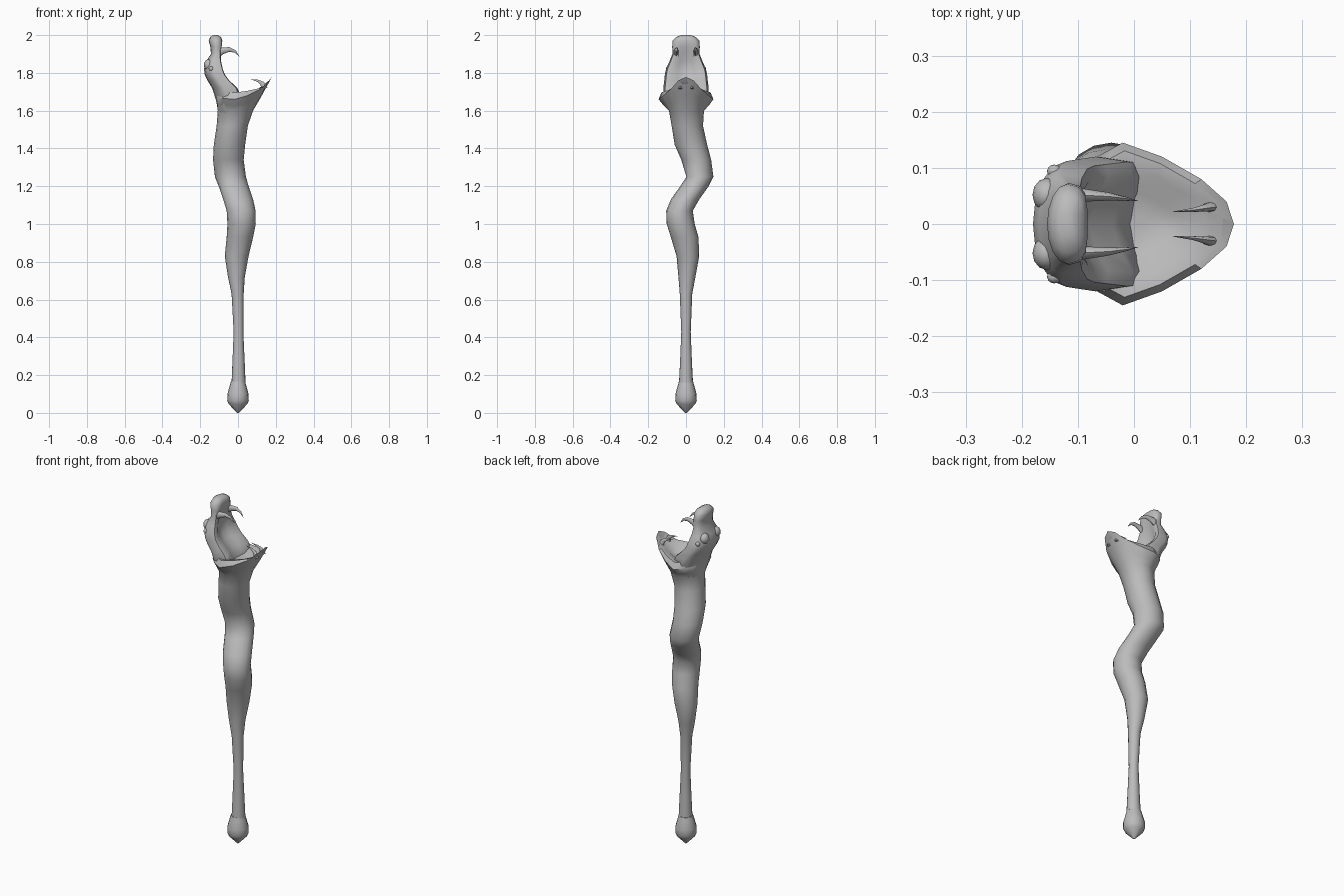
import bpy, bmesh, math
from mathutils import Vector

SIDES = 16
cube = bpy.data.objects.get("Cube")
if cube:
    bpy.data.objects.remove(cube)

grey = bpy.data.materials.new("plain grey")
grey.use_nodes = True
grey.diffuse_color = (0.5, 0.5, 0.5, 1)
grey.node_tree.nodes["Principled BSDF"].inputs["Base Color"].default_value = (0.5, 0.5, 0.5, 1)


def finish(name, bm, angle=50):
    bmesh.ops.recalc_face_normals(bm, faces=bm.faces)
    mesh = bpy.data.meshes.new(name)
    bm.to_mesh(mesh)
    bm.free()
    mesh.materials.append(grey)
    obj = bpy.data.objects.new(name, mesh)
    bpy.context.collection.objects.link(obj)
    bpy.ops.object.select_all(action='DESELECT')
    obj.select_set(True)
    bpy.context.view_layer.objects.active = obj
    bpy.ops.object.shade_smooth_by_angle(angle=math.radians(angle))
    return obj


def loft(name, rings, angle=50):
    """Skin closed rings of equal length and cap both ends."""
    bm = bmesh.new()
    rows = [[bm.verts.new(p) for p in ring] for ring in rings]
    for low, high in zip(rows, rows[1:]):
        for i in range(len(low)):
            j = (i + 1) % len(low)
            bm.faces.new((low[i], low[j], high[j], high[i]))
    bm.faces.new(rows[0][::-1])
    bm.faces.new(rows[-1])
    return finish(name, bm, angle)


def oval(z, x0, x1, y0, y1, dent=0):
    """Horizontal section; dent hollows its +x side."""
    ring = []
    for i in range(SIDES):
        a = math.tau * i / SIDES
        c, s = math.cos(a), math.sin(a)
        if dent and c > 0:
            c = math.sin(math.pi * c * dent)
        ring.append(Vector(((x0 + x1) / 2 + (x1 - x0) / 2 * c,
                            (y0 + y1) / 2 + (y1 - y0) / 2 * s, z)))
    return ring


# Pommel
loft("pommel", [oval(z, -r, r, -r, r) for z, r in
                [(0, .004), (.045, .048), (.065, .057), (.1, .056), (.14, .045), (.165, .038)]], 35)

# Winding body: height, x range, y range
sections = [
    (.16, -.034, .04, -.037, .037), (.28, -.029, .035, -.031, .031),
    (.43, -.023, .028, -.025, .025), (.63, -.034, .03, -.033, .033),
    (.72, -.053, .036, -.04, .05), (.83, -.07, .056, -.05, .07),
    (.93, -.06, .08, -.08, .066), (1.0, -.056, .094, -.102, .046),
    (1.07, -.06, .093, -.105, .036), (1.13, -.078, .08, -.08, .07),
    (1.2, -.102, .056, -.03, .12), (1.25, -.122, .042, .002, .145),
    (1.34, -.132, .03, -.025, .133), (1.42, -.128, .038, -.06, .112),
    (1.52, -.113, .052, -.076, .09), (1.6, -.107, .08, -.09, .095)]
body = [oval(*s) for s in sections]

# Lip of the open lower jaw, mirrored across y
half = [(.178, 0, 1.778), (.165, .04, 1.76), (.12, .08, 1.715), (.05, .12, 1.68),
        (-.02, .145, 1.66), (-.075, .115, 1.665), (-.105, .085, 1.67),
        (-.115, .05, 1.68), (-.118, 0, 1.68)]
lip = [Vector(p) for p in half + [(x, -y, z) for x, y, z in half[-2:0:-1]]]


def inner(scale, floor, blend):
    ring = []
    for p in lip:
        z = p.z + (floor - p.z) * blend
        ring.append(Vector((.01 + (p.x - .01) * scale, p.y * scale, z)))
    return ring


under = [a.lerp(b, .5) - Vector((0, 0, .004)) for a, b in zip(body[-1], lip)]
loft("body_and_lower_jaw", body + [under, lip, inner(.9, 1.72, .6), inner(.7, 1.705, .8),
                                   inner(.4, 1.675, 1), inner(.1, 1.67, 1)])

# Upper jaw with hollow palate: height, x range, half width, hollow
skull = [(1.58, -.1, 0, .07, .5), (1.66, -.118, .025, .118, .78), (1.72, -.137, .0, .12, .85),
         (1.76, -.162, -.042, .115, .88), (1.79, -.176, -.065, .112, .88),
         (1.82, -.18, -.077, .106, .88), (1.86, -.17, -.087, .088, .85),
         (1.9, -.143, -.09, .072, .75), (1.94, -.147, -.086, .073, .65),
         (1.97, -.155, -.083, .071, .5), (1.99, -.147, -.09, .052, .5),
         (2.0, -.132, -.108, .025, .5)]
loft("upper_jaw", [oval(z, x0, x1, -w, w, d) for z, x0, x1, w, d in skull])


def ball(name, centre, size):
    bm = bmesh.new()
    bmesh.ops.create_uvsphere(bm, u_segments=12, v_segments=8, radius=1)
    for v in bm.verts:
        v.co = Vector(centre) + Vector([a * b for a, b in zip(v.co, size)])
    finish(name, bm)


def fang(name, path, radius):
    """Curved spike: rings across the path, shrinking to the tip."""
    pts = [Vector(p) for p in path]
    rings = []
    for i, p in enumerate(pts):
        t = (pts[min(i + 1, len(pts) - 1)] - pts[max(i - 1, 0)]).normalized()
        up = t.cross(Vector((0, 1, 0))).normalized()
        r = radius * (1 - i / (len(pts) - 1)) + .0006
        rings.append([p + up * r * math.cos(math.tau * k / 8)
                      + Vector((0, .6 * r * math.sin(math.tau * k / 8), 0)) for k in range(8)])
    loft(name, rings)


# Paired details
for side, s in (("left", 1), ("right", -1)):
    ball(side + "_eye", (-.142, s * .094, 1.822), (.013, .012, .013))
    ball(side + "_brow", (-.155, s * .052, 1.842), (.026, .03, .03))
    fang(side + "_upper_fang", [(-.11, s * .052, 1.905), (-.08, s * .051, 1.918),
                                (-.045, s * .049, 1.924), (-.015, s * .045, 1.913),
                                (.007, s * .041, 1.888)], .023)
    fang(side + "_lower_fang", [(.14, s * .031, 1.715), (.128, s * .029, 1.745),
                                (.105, s * .025, 1.758), (.07, s * .022, 1.766)], .016)
